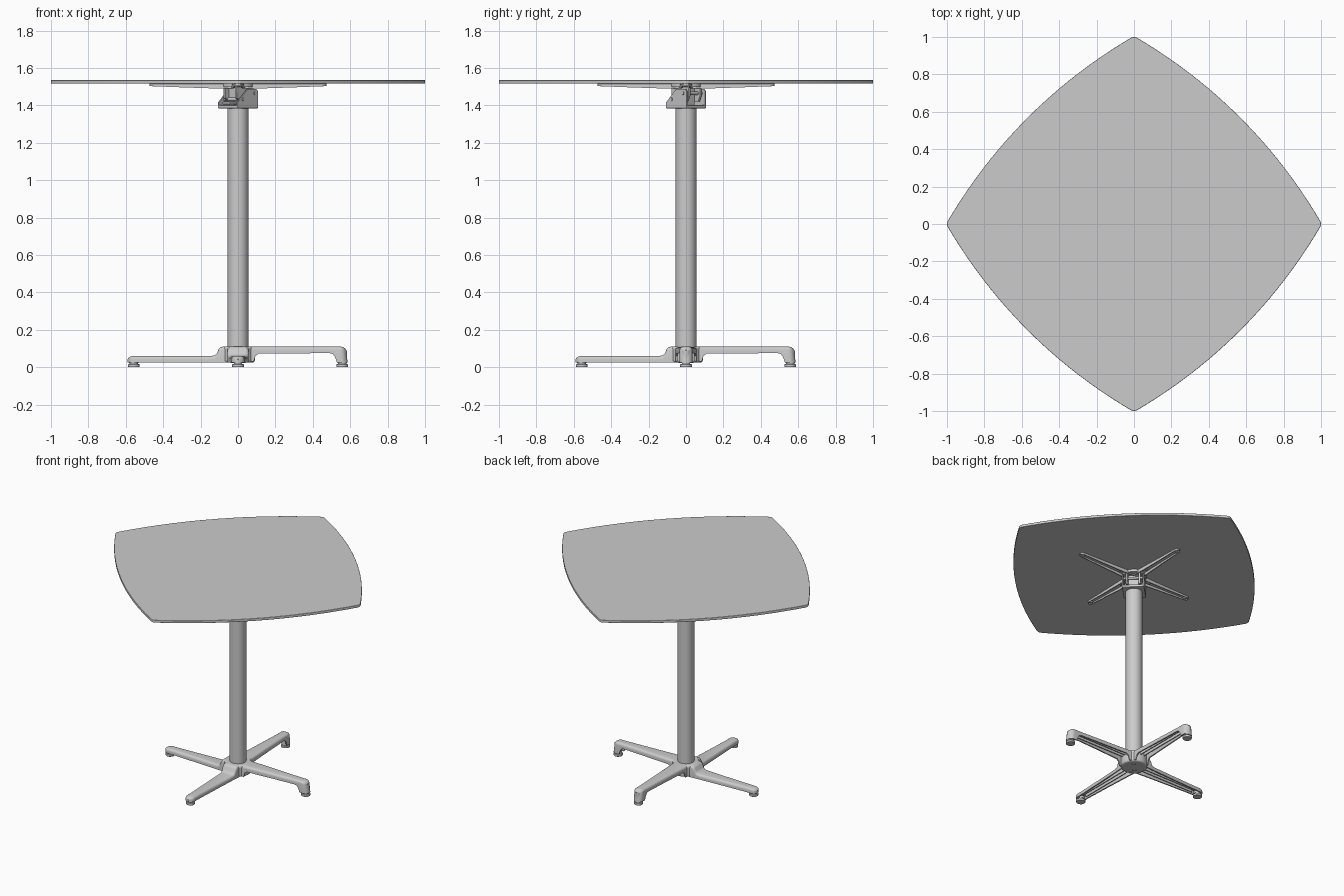
import bpy, bmesh
from math import sin, cos, pi, radians, sqrt
from mathutils import Matrix, Vector

if "Cube" in bpy.data.objects:
    bpy.data.objects.remove(bpy.data.objects["Cube"])


def finish(name, bm, rot=0.0, bevel=0.0):
    """Turn a bmesh into a shaded object, rotated about z."""
    bmesh.ops.rotate(bm, verts=bm.verts, cent=(0, 0, 0), matrix=Matrix.Rotation(rot, 3, 'Z'))
    bmesh.ops.recalc_face_normals(bm, faces=bm.faces)
    me = bpy.data.meshes.new(name)
    bm.to_mesh(me)
    bm.free()
    ob = bpy.data.objects.new(name, me)
    bpy.context.collection.objects.link(ob)
    bpy.ops.object.select_all(action='DESELECT')
    ob.select_set(True)
    bpy.context.view_layer.objects.active = ob
    bpy.ops.object.shade_smooth_by_angle(angle=radians(35))
    if bevel:
        m = ob.modifiers.new("Bevel", 'BEVEL')
        m.width, m.segments, m.limit_method = bevel, 3, 'ANGLE'
        m.angle_limit = radians(50)
    return ob


def prism(name, pts, depth, rot=0.0, bevel=0.0):
    """Extrude a 3D polygon along a depth vector."""
    bm = bmesh.new()
    f = bm.faces.new([bm.verts.new(p) for p in pts])
    r = bmesh.ops.extrude_face_region(bm, geom=[f])
    bmesh.ops.translate(bm, vec=depth, verts=[g for g in r['geom'] if isinstance(g, bmesh.types.BMVert)])
    return finish(name, bm, rot, bevel)


def box(name, x, y, z, rot=0.0, bevel=0.0):
    pts = [(x[0], y[0], z[0]), (x[1], y[0], z[0]), (x[1], y[1], z[0]), (x[0], y[1], z[0])]
    return prism(name, pts, (0, 0, z[1] - z[0]), rot, bevel)


def cyl(name, c, r, z0, z1, rot=0.0, bevel=0.0, seg=32):
    pts = [(c[0] + r * cos(2 * pi * i / seg), c[1] + r * sin(2 * pi * i / seg), z0) for i in range(seg)]
    return prism(name, pts, (0, 0, z1 - z0), rot, bevel)


def channel(name, stations, rot, wall, rnd, lean=0.0):
    """Loft a downward-open channel along x; stations are (x, half width, top, bottom)."""
    bm = bmesh.new()
    rings = []
    for x, w, zt, zb in stations:
        r = min(rnd, w * 0.6, (zt - zb) * 0.6)
        t = min(wall, w * 0.4, (zt - zb) * 0.4)
        half = [(w, zb)] + [(w - r + r * cos(a * pi / 8), zt - r + r * sin(a * pi / 8)) for a in range(5)]
        inner = [(w - t, zb), (w - t - r * 0.2, zt - t)]
        sec = half + [(-y, z) for y, z in reversed(half)]
        sec += [(-y, z) for y, z in inner] + list(reversed(inner))
        k = lean * max(0, x - 0.5) / 0.09
        rings.append([bm.verts.new((x - k * z / 0.11, y, z)) for y, z in sec])
    n = len(rings[0])
    for a, b in zip(rings, rings[1:]):
        for i in range(n):
            j = (i + 1) % n
            bm.faces.new((a[i], a[j], b[j], b[i]))
    bm.faces.new(rings[0])
    bm.faces.new(rings[-1])
    return finish(name, bm, rot)


def tip(x_end, r, zt, zb, drop):
    """Rounded end stations."""
    out = []
    for i in range(1, 8):
        a = i / 7 * radians(84)
        out.append((x_end - r + r * sin(a), r * cos(a), zt - drop * (1 - cos(a)), zb))
    return out


# Table top: four bowed edges with small rounded corners
A = 1.005
c, s = Vector((A, 0)), Vector((0, A))
bow = radians(15)
R = A / sqrt(2) / sin(bow)
mid = Vector((A / 2, A / 2)) - Vector((1, 1)).normalized() * R * cos(bow)
edge = [mid + R * Vector((cos(pi / 4 + t), sin(pi / 4 + t))) for t in
        [bow * (-1 + 2 * i / 24) * 0.972 for i in range(25)]]
corner = []
p0, p2 = Vector((edge[0].x, -edge[0].y)), edge[0]
for i in range(1, 6):
    t = i / 6
    corner.append(p0 * (1 - t) ** 2 + c * 2 * t * (1 - t) + p2 * t * t)
outline = []
for q in range(4):
    m = Matrix.Rotation(q * pi / 2, 2)
    outline += [m @ p for p in corner + edge]
prism("table_top", [(p.x, p.y, 1.516) for p in outline], (0, 0, 0.019), bevel=0.003)

# Column and hub
cyl("column", (0, 0), 0.056, 0.09, 1.39, seg=64)
cyl("base_hub", (0, 0), 0.09, 0.025, 0.11, bevel=0.012, seg=48)
for i in range(2):
    cyl("hub_screw", (0.04, 0), 0.012, 0.021, 0.03, rot=pi / 4 + i * pi, seg=16)

# Legs: two raised (+x, +y) and two low (-x, -y), so bases can nest
high = [(0.0, 0.06, 0.11, 0.03), (0.085, 0.056, 0.11, 0.03), (0.093, 0.055, 0.11, 0.06),
        (0.11, 0.054, 0.11, 0.072), (0.3, 0.044, 0.11, 0.074), (0.49, 0.035, 0.11, 0.075),
        (0.508, 0.034, 0.11, 0.07), (0.52, 0.034, 0.11, 0.055), (0.53, 0.034, 0.11, 0.025),
        (0.556, 0.034, 0.11, 0.025)] + tip(0.59, 0.034, 0.11, 0.025, 0.02)
low = [(0.0, 0.06, 0.11, 0.026), (0.08, 0.056, 0.11, 0.026), (0.095, 0.055, 0.106, 0.026),
       (0.104, 0.055, 0.095, 0.026), (0.112, 0.054, 0.075, 0.026), (0.122, 0.053, 0.064, 0.026),
       (0.14, 0.052, 0.06, 0.026), (0.3, 0.044, 0.06, 0.026), (0.5, 0.035, 0.06, 0.026),
       (0.556, 0.034, 0.06, 0.026)] + tip(0.59, 0.034, 0.06, 0.026, 0.018)
for i in range(4):
    rot = i * pi / 2
    kind = "high" if i < 2 else "low"
    top = 0.11 if i < 2 else 0.06
    channel(kind + "_leg", high if i < 2 else low, rot, 0.009, 0.018, 0.015 if i < 2 else 0.0)
    for y in (-0.014, 0.014):
        box(kind + "_leg_rib", (0.08, 0.52), (y - 0.003, y + 0.003), (top - 0.03, top - 0.006), rot)
    cyl(kind + "_leg_boss", (0.557, 0), 0.026, 0.022, top - 0.02, rot)
    cyl("foot_pad", (0.557, 0), 0.031, 0.0, 0.016, rot, bevel=0.003)
    cyl("foot_stem", (0.557, 0), 0.022, 0.01, 0.03, rot)

# Support arms under the top
cyl("support_plate", (0, 0), 0.085, 1.498, 1.516, seg=48)
arm = [(0.03, 0.034, 1.516, 1.49), (0.12, 0.03, 1.516, 1.49), (0.3, 0.024, 1.516, 1.496),
       (0.453, 0.02, 1.516, 1.502)] + tip(0.473, 0.02, 1.516, 1.502, 0.0)
for i in range(4):
    rot = i * pi / 2
    channel("support_arm", arm, rot, 0.007, 0.003)
    for x in (0.13, 0.445):
        cyl("arm_screw", (x, 0), 0.011, 1.5, 1.516, rot, seg=16)

# Tilt mechanism, turned 45 degrees to line up with the table sides
d = pi / 4
box("tilt_tray", (-0.078, 0.078), (-0.075, 0.075), (1.383, 1.402), d, 0.004)
side = [(-0.078, 1.39), (0.078, 1.39), (0.078, 1.475), (0.066, 1.488), (0.0, 1.488),
        (-0.078, 1.415)]
for y in (-0.075, 0.065):
    prism("tilt_side_plate", [(u, y, z) for u, z in side], (0, 0.01, 0), d, 0.002)
inner = [(-0.06, 1.5), (-0.06, 1.44), (-0.03, 1.42), (0.055, 1.42), (0.07, 1.45), (0.07, 1.5)]
for y in (-0.05, 0.036):
    prism("tilt_hinge_cheek", [(u, y, z) for u, z in inner], (0, 0.014, 0), d, 0.002)
box("tilt_hinge_block", (-0.035, 0.03), (-0.036, 0.036), (1.40, 1.5), d, 0.004)
box("release_lever", (-0.095, -0.03), (-0.025, 0.025), (1.405, 1.42), d, 0.004)
for u, z in ((0.052, 1.465), (-0.035, 1.432)):
    pts = [(u + 0.009 * cos(k * pi / 8), -0.08, z + 0.009 * sin(k * pi / 8)) for k in range(16)]
    prism("tilt_pivot_pin", pts, (0, 0.16, 0), d)
